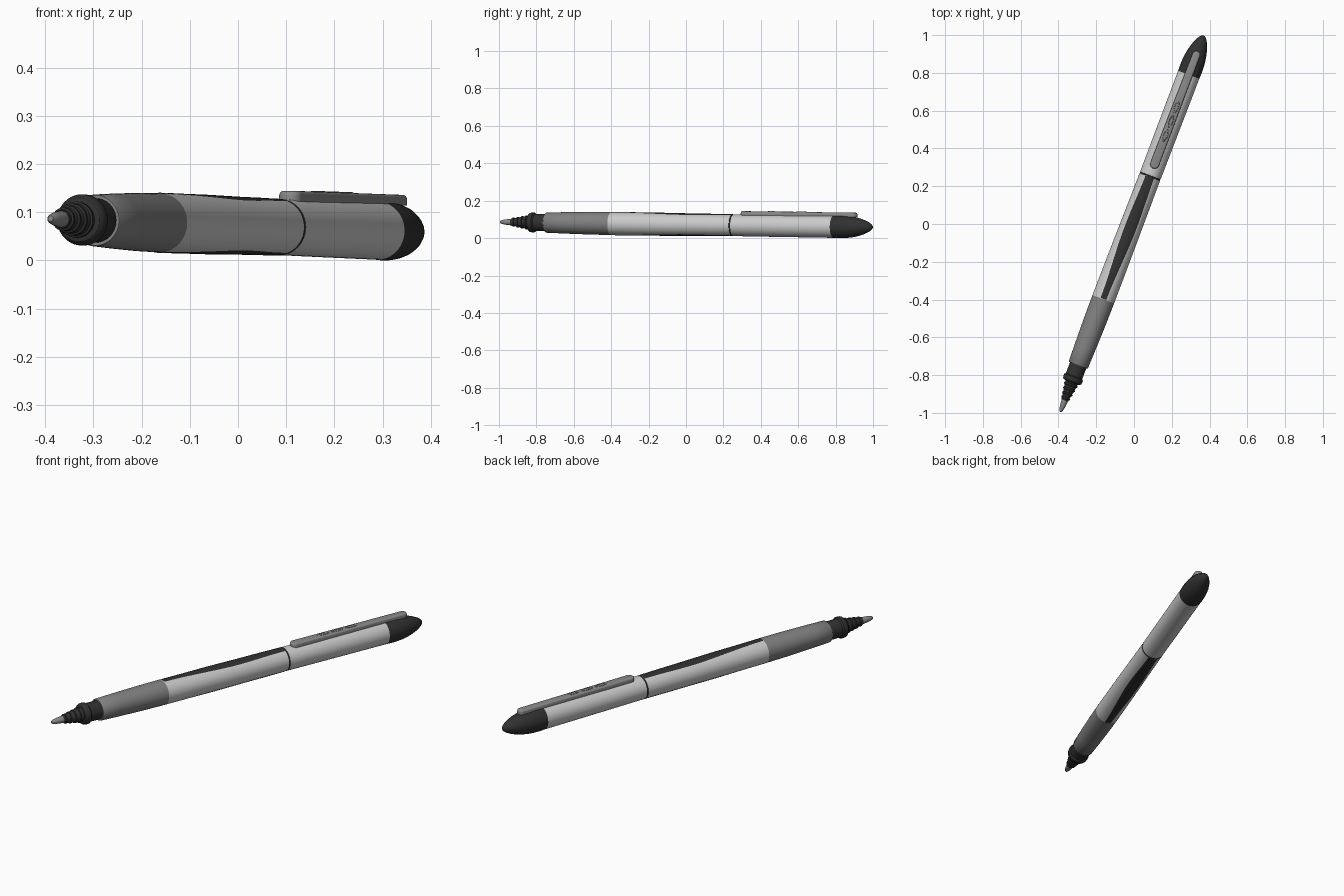
import bpy, bmesh, math
from mathutils import Matrix, Vector

if "Cube" in bpy.data.objects:
    bpy.data.objects.remove(bpy.data.objects["Cube"])

# Pen frame: local +Y runs from nib to tail, local +Z is the clip side
Y = Vector((0.3805, 1.0, -0.014)).normalized()
X = Y.cross(Vector((0, 0, 1))).normalized()
Z = X.cross(Y)
FRAME = Matrix.Translation((-0.011, 0, 0.079)) @ Matrix((X, Y, Z)).transposed().to_4x4()


def material(name, v):
    m = bpy.data.materials.new(name)
    m.diffuse_color = (v, v, v, 1)
    m.use_nodes = True
    m.node_tree.nodes["Principled BSDF"].inputs["Base Color"].default_value = m.diffuse_color
    return m


BLACK = material("black_plastic", 0.03)
RUBBER = material("grey_rubber", 0.22)
SILVER = material("silver_plastic", 0.62)
METAL = material("clip_metal", 0.25)


def finish(name, bm, mat, angle=32):
    bmesh.ops.recalc_face_normals(bm, faces=bm.faces)
    me = bpy.data.meshes.new(name)
    bm.to_mesh(me)
    bm.free()
    me.transform(FRAME)
    me.materials.append(mat)
    ob = bpy.data.objects.new(name, me)
    bpy.context.collection.objects.link(ob)
    bpy.ops.object.select_all(action='DESELECT')
    ob.select_set(True)
    bpy.context.view_layer.objects.active = ob
    bpy.ops.object.shade_smooth_by_angle(angle=math.radians(angle))
    return ob


def lathe(name, profile, mat, n=64):
    """Spin (position, radius) pairs around the pen axis."""
    bm = bmesh.new()
    vs = [bm.verts.new((r, s, 0)) for s, r in profile]
    es = [bm.edges.new(p) for p in zip(vs, vs[1:])]
    bmesh.ops.spin(bm, geom=vs + es, cent=(0, 0, 0), axis=(0, 1, 0),
                   angle=2 * math.pi, steps=n, use_merge=True)
    bmesh.ops.remove_doubles(bm, verts=bm.verts, dist=1e-5)
    return finish(name, bm, mat)


def interp(pts, t):
    for (a, u), (b, v) in zip(pts, pts[1:]):
        if t <= b:
            k = (t - a) / (b - a)
            k = k * k * (3 - 2 * k)
            return u + (v - u) * k
    return pts[-1][1]


# Writing tip
lathe("nib", [(-1.065, 0), (-1.063, 0.006), (-1.055, 0.010), (-1.035, 0.014),
              (-1.005, 0.017), (-0.985, 0.017)], METAL, 32)

# Ribbed nose cone, flange and collar
nose = [(-1.0, 0), (-1.0, 0.019)]
for i in range(4):
    s, r = -0.992 + 0.025 * i, 0.024 + 0.0045 * i
    nose += [(s, r - 0.004), (s + 0.002, r), (s + 0.010, r), (s + 0.012, r - 0.004)]
nose += [(-0.898, 0.035), (-0.896, 0.045), (-0.890, 0.051), (-0.882, 0.053),
         (-0.868, 0.053), (-0.862, 0.046), (-0.795, 0.046)]
lathe("nose_cone", nose, BLACK)

# Barrel sections
lathe("grip", [(-0.80, 0.040), (-0.80, 0.052), (-0.797, 0.054), (-0.70, 0.057),
               (-0.55, 0.0605), (-0.427, 0.0615)], RUBBER)
lathe("barrel", [(-0.427, 0.0615), (-0.2, 0.061), (0.1, 0.059), (0.266, 0.058)], SILVER)
lathe("seam_ring", [(0.266, 0.058), (0.267, 0.0565), (0.273, 0.0565), (0.274, 0.058)], BLACK)
lathe("upper_barrel", [(0.274, 0.058), (0.5, 0.059), (0.845, 0.060)], SILVER)

# Rounded tail
lathe("tail_cap", [(0.845, 0.060), (0.875, 0.061), (0.905, 0.0605), (0.935, 0.058),
                   (0.965, 0.0535), (0.995, 0.046), (1.02, 0.0375), (1.043, 0.027),
                   (1.058, 0.017), (1.066, 0.008), (1.068, 0)], BLACK)

# Curved inlays on the top and bottom of the barrel
WIDTH = [(0, 0.26), (0.6, 0.54), (1, 0.42)]
for side, name in ((1, "top_inlay"), (-1, "bottom_inlay")):
    bm = bmesh.new()
    rows = []
    for i in range(33):
        t = i / 32
        s = -0.425 + 0.690 * t
        r = interp([(-0.427, 0.0615), (-0.2, 0.061), (0.1, 0.059), (0.266, 0.058)], s) + 0.0009
        w = interp(WIDTH, t)
        rows.append([bm.verts.new((r * math.sin(w * k / 6), s, side * r * math.cos(w * k / 6)))
                     for k in range(-6, 7)])
    for a, b in zip(rows, rows[1:]):
        for k in range(12):
            bm.faces.new((a[k], a[k + 1], b[k + 1], b[k]))
    ob = finish(name, bm, BLACK)
    up = side * Z
    if ob.data.polygons[200].normal.dot(up) < 0:
        ob.data.flip_normals()

# Clip: tapered slab with round ends and softened top edge
bm = bmesh.new()
outline = []
for s, r, start in ((0.338, 0.024, math.pi), (0.957, 0.021, 0)):
    for i in range(17):
        a = start + math.pi * i / 16
        outline.append(bm.verts.new((r * math.cos(a), s + r * math.sin(a), 0.054)))
base = bm.faces.new(outline)
top = bmesh.ops.extrude_face_region(bm, geom=[base])["geom"]
tv = [g for g in top if isinstance(g, bmesh.types.BMVert)]
bmesh.ops.translate(bm, verts=tv, vec=(0, 0, 0.022))
edges = [e for e in bm.edges if all(v in tv for v in e.verts)]
bmesh.ops.bevel(bm, geom=edges, offset=0.009, segments=4, profile=0.5, affect='EDGES')
finish("clip", bm, METAL, 40)

# Three raised oval ridges on the clip
for i, s in enumerate((0.50, 0.58, 0.66)):
    bpy.ops.mesh.primitive_torus_add(major_segments=40, minor_segments=8,
                                     major_radius=0.010, minor_radius=0.0018)
    ob = bpy.context.object
    ob.name = f"clip_ridge_{i + 1}"
    ob.data.transform(FRAME @ Matrix.Translation((0, s, 0.076)) @ Matrix.Diagonal((1, 2.8, 1, 1)))
    ob.data.materials.append(METAL)
    bpy.ops.object.shade_smooth()

# Rest the pen on the ground
meshes = [o for o in bpy.data.objects if o.type == 'MESH']
low = min(v.co.z for o in meshes for v in o.data.vertices)
for o in meshes:
    o.data.transform(Matrix.Translation((0, 0, -low)))
